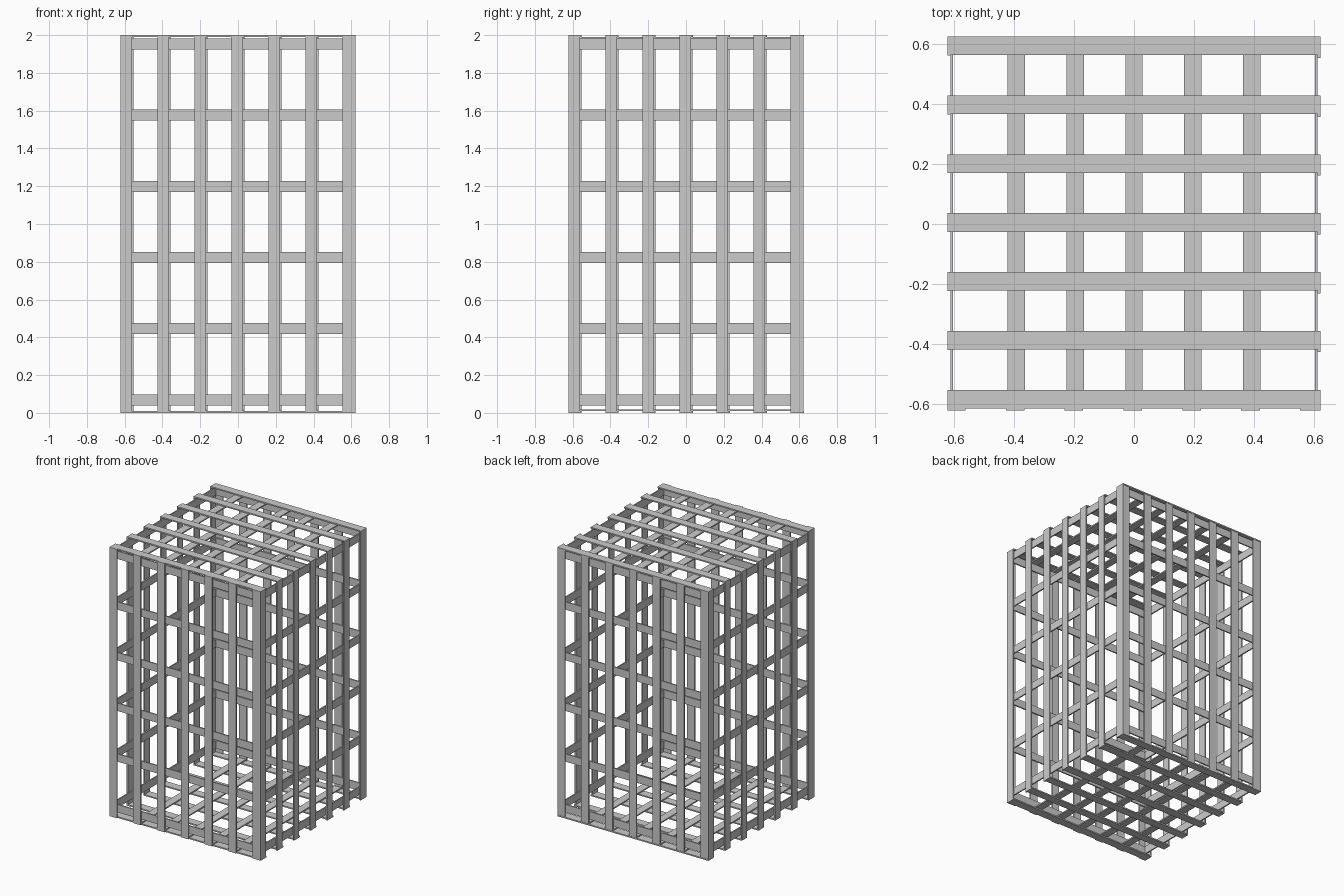
import bpy, bmesh
from math import pi
from mathutils import Matrix, Vector

if "Cube" in bpy.data.objects:
    bpy.data.objects.remove(bpy.data.objects["Cube"])

HALF, H = 0.622, 2.0        # half width, height
W, T = 0.062, 0.0095        # slat width and thickness
PITCH, SHIFT = 0.1962, 0.004
COLS = [(i - 3) * PITCH for i in range(7)]
ROWS = [0.069 + i * 0.3768 for i in range(6)]


def add_box(bm, lo, hi):
    lo, hi = Vector(lo), Vector(hi)
    bmesh.ops.create_cube(bm, size=1, matrix=Matrix.Translation((lo + hi) / 2)
                          @ Matrix.Diagonal((*(hi - lo), 1)))


def make(name, boxes, turn=0):
    bm = bmesh.new()
    for lo, hi in boxes:
        add_box(bm, lo, hi)
    bm.transform(Matrix.Rotation(turn, 4, 'Z'))
    mesh = bpy.data.meshes.new(name)
    bm.to_mesh(mesh)
    bm.free()
    bpy.context.collection.objects.link(bpy.data.objects.new(name, mesh))


# four walls: upright slats outside, cross slats just inside
uprights = [((c - SHIFT - W / 2 if c > -0.5 else -HALF, -HALF, 0),
             (c - SHIFT + W / 2, -HALF + T, H)) for c in COLS]
rails = [((-HALF + T, -HALF + T, z - W / 2 + 0.002), (HALF - T, -HALF + 2 * T, z + W / 2 - 0.002))
         for z in ROWS]
for k, side in enumerate(("front", "right", "back", "left")):
    make(side + "_wall_uprights", uprights, k * pi / 2)
    make(side + "_wall_rails", rails, k * pi / 2)

# roof and floor: outer slats along x, inner slats along y
for name, z_out, z_in, shift in (("roof", H - T, H - 2 * T, 0.005), ("floor", 0, T, 0.005)):
    make(name + "_slats", [((-HALF, c + shift - W / 2, z_out),
                            (HALF, c + shift + W / 2, z_out + T)) for c in COLS])
    make(name + "_cross_slats", [((c - 0.029, -HALF + T, z_in),
                                  (c + 0.029, HALF - T, z_in + T)) for c in COLS[1:-1]])
